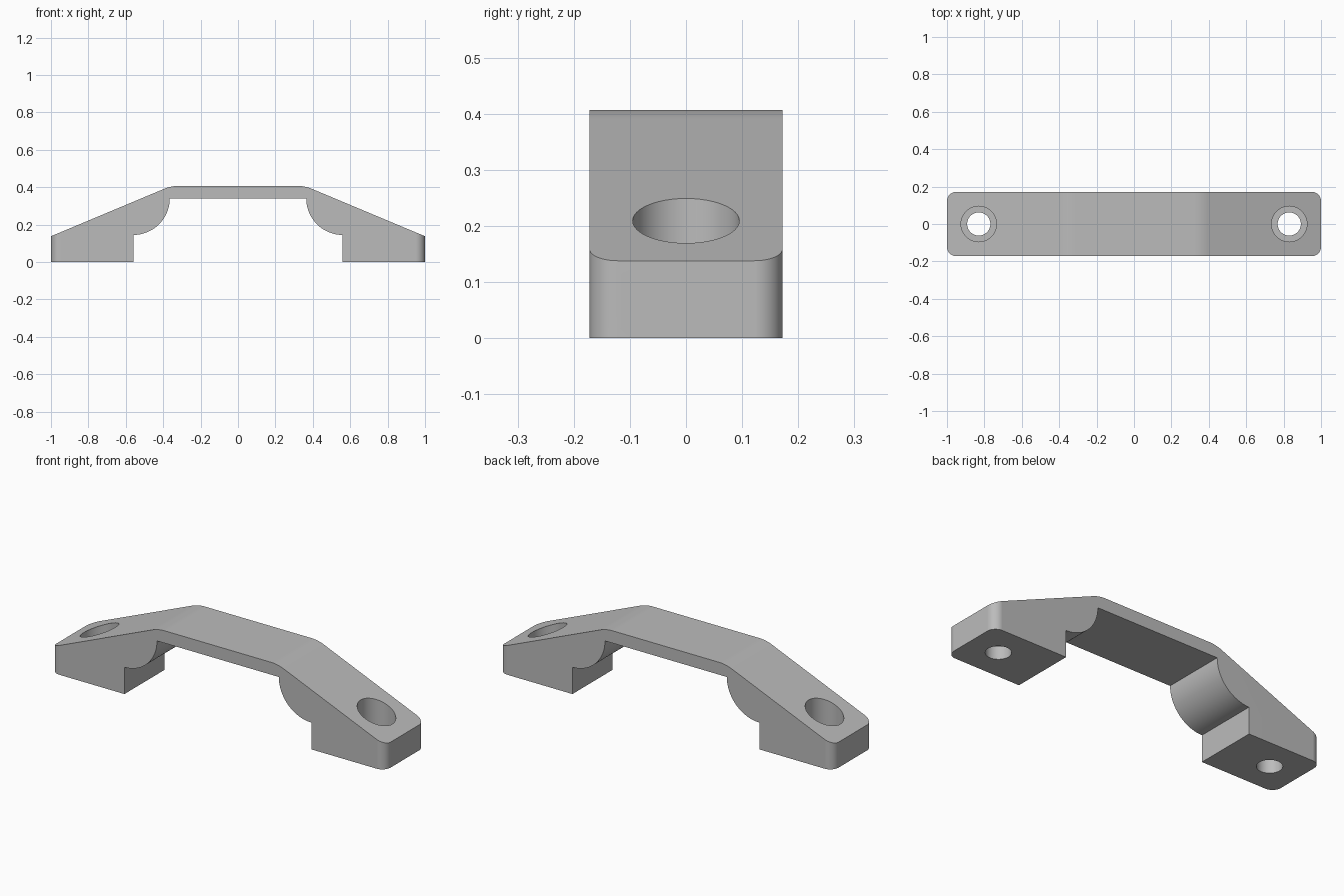
import bpy, bmesh, math
from mathutils import Vector

cube = bpy.data.objects.get("Cube")
if cube:
    bpy.data.objects.remove(cube, do_unlink=True)

END_H, TOP_H, HALF_W = 0.138, 0.407, 0.172
INNER_X, UNDER_Z, ARC_R = 0.56, 0.34, 0.195
HOLE_X = 0.83

grey = bpy.data.materials.new("plain grey")
grey.use_nodes = True
colour = (0.5, 0.5, 0.5, 1)
grey.diffuse_color = colour
grey.node_tree.nodes["Principled BSDF"].inputs["Base Color"].default_value = colour


def arc(cx, cy, r, start, end, steps):
    """Points along a circular arc, angles in degrees."""
    angles = [math.radians(start + (end - start) * i / steps) for i in range(steps + 1)]
    return [(cx + r * math.cos(a), cy + r * math.sin(a)) for a in angles]


def prism(name, points, direction):
    """Extrude a closed outline of 3D points along a direction."""
    bm = bmesh.new()
    face = bm.faces.new([bm.verts.new(p) for p in points])
    grown = bmesh.ops.extrude_face_region(bm, geom=[face])["geom"]
    bmesh.ops.translate(bm, vec=Vector(direction),
                        verts=[v for v in grown if isinstance(v, bmesh.types.BMVert)])
    bmesh.ops.recalc_face_normals(bm, faces=bm.faces)
    mesh = bpy.data.meshes.new(name)
    bm.to_mesh(mesh)
    bm.free()
    mesh.materials.append(grey)
    obj = bpy.data.objects.new(name, mesh)
    bpy.context.collection.objects.link(obj)
    return obj


def activate(obj):
    bpy.ops.object.select_all(action='DESELECT')
    obj.select_set(True)
    bpy.context.view_layer.objects.active = obj


def combine(obj, cutter, operation):
    mod = obj.modifiers.new("cut", 'BOOLEAN')
    mod.operation, mod.solver, mod.object = operation, 'EXACT', cutter
    activate(obj)
    bpy.ops.object.modifier_apply(modifier=mod.name)
    bpy.data.objects.remove(cutter, do_unlink=True)


# Side profile: sloped arm, softened bend, flat grip, rounded inner shoulder
slope = math.degrees(math.atan(0.419))
bend_r = 0.195
half = [(INNER_X, 0), *arc(INNER_X, UNDER_Z, ARC_R, 270, 180, 24)]
half.reverse()
half += [(1, 0), (1, END_H)]
flat_end = 1 - (TOP_H - END_H) / 0.419 - bend_r * math.tan(math.radians(slope / 2))
half += arc(flat_end, TOP_H - bend_r, bend_r, 90 - slope, 90, 8)
profile = half + [(-x, z) for x, z in reversed(half)]
handle = prism("pull_handle", [(x, -HALF_W, z) for x, z in profile], (0, 2 * HALF_W, 0))

# Rounded plan outline trims the four vertical end corners
r = 0.05
plan = []
for i, (sx, sy) in enumerate([(1, 1), (-1, 1), (-1, -1), (1, -1)]):
    plan += arc(sx * (1 - r), sy * (HALF_W - r), r, 90 * i, 90 * i + 90, 10)
combine(handle, prism("plan_cutter", [(x, y, -0.1) for x, y in plan], (0, 0, 1)), 'INTERSECT')

# Screw holes with wide recesses from above
for side in (-1, 1):
    for radius, bottom in ((0.095, 0.07), (0.062, -0.1)):
        ring = arc(side * HOLE_X, 0, radius, 0, 360, 48)[:-1]
        combine(handle, prism("hole_cutter", [(x, y, bottom) for x, y in ring], (0, 0, 1)),
                'DIFFERENCE')

# Smooth curved walls while keeping the flat faces crisp
activate(handle)
bpy.ops.object.shade_smooth_by_angle(angle=math.radians(20))
weighted = handle.modifiers.new("weighted normals", 'WEIGHTED_NORMAL')
weighted.keep_sharp = True
